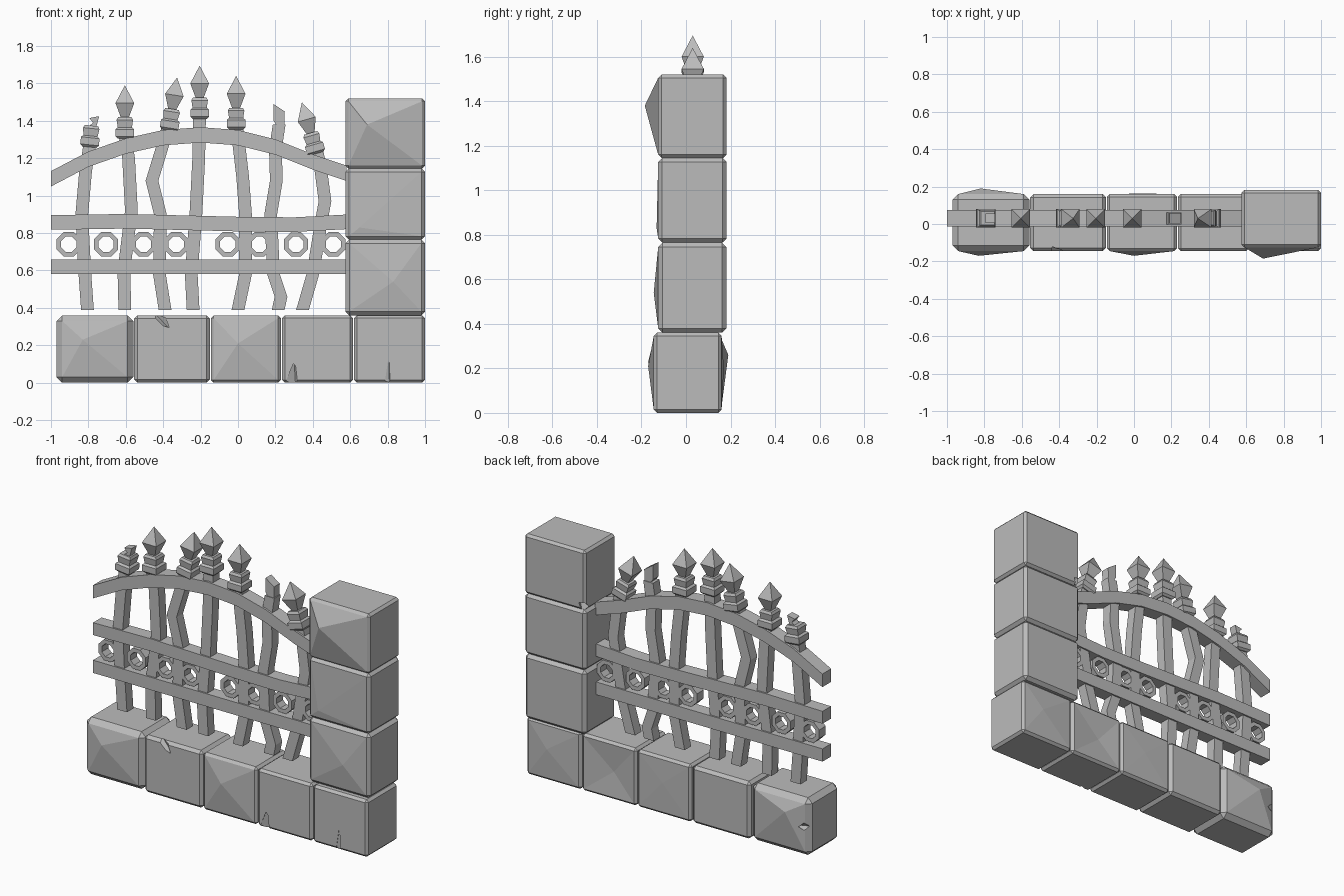
import bpy, bmesh, math
from mathutils import Matrix, Vector

cube = bpy.data.objects.get("Cube")
if cube:
    bpy.data.objects.remove(cube, do_unlink=True)

stone_grey = bpy.data.materials.new("stone_grey")
stone_grey.use_nodes = True
GREY = (0.5, 0.5, 0.5, 1)
stone_grey.diffuse_color = GREY
stone_grey.node_tree.nodes["Principled BSDF"].inputs["Base Color"].default_value = GREY

FENCE_Y = 0.03


def finish(name, bm):
    bmesh.ops.recalc_face_normals(bm, faces=bm.faces)
    mesh = bpy.data.meshes.new(name)
    bm.to_mesh(mesh)
    bm.free()
    mesh.materials.append(stone_grey)
    obj = bpy.data.objects.new(name, mesh)
    bpy.context.collection.objects.link(obj)
    return obj


def loft(name, rings, closed=False):
    """Skin a list of equal point loops, capped unless closed."""
    bm = bmesh.new()
    loops = [[bm.verts.new(p) for p in ring] for ring in rings]
    n = len(loops[0])
    pairs = list(zip(loops, loops[1:]))
    if closed:
        pairs.append((loops[-1], loops[0]))
    else:
        bm.faces.new(loops[0])
        bm.faces.new(loops[-1])
    for a, b in pairs:
        for i in range(n):
            j = (i + 1) % n
            bm.faces.new((a[i], a[j], b[j], b[i]))
    bmesh.ops.remove_doubles(bm, verts=bm.verts, dist=0.0005)
    return finish(name, bm)


def bar(name, path, dx, dz, depth):
    """Bent flat bar along (x, z) points."""
    y0, y1 = FENCE_Y - depth, FENCE_Y + depth
    return loft(name, [[(x - dx, y0, z - dz), (x + dx, y0, z + dz),
                        (x + dx, y1, z + dz), (x - dx, y1, z - dz)] for x, z in path])


def stone(name, xs, ys, zs, bevel=0.015, front=None, back=None, chips=()):
    """Chamfered block with optional (x, y, z) peaks on front and back."""
    bm = bmesh.new()
    bmesh.ops.create_cube(bm, size=1)
    for v in bm.verts:
        v.co = [r[0] if c < 0 else r[1] for c, r in zip(v.co, (xs, ys, zs))]
    bmesh.ops.bevel(bm, geom=bm.edges[:], offset=bevel, segments=1, affect='EDGES')
    for side, peak in ((-1, front), (1, back)):
        if peak:
            face = max(bm.faces, key=lambda f: f.normal.y * side * f.calc_area())
            poked = bmesh.ops.poke(bm, faces=[face])
            poked["verts"][0].co = peak
    obj = finish(name, bm)
    # wedge-shaped chips
    for base, tip, radius in chips:
        base, tip = Vector(base), Vector(tip)
        axis = tip - base
        cb = bmesh.new()
        bmesh.ops.create_cone(cb, cap_ends=True, segments=4, radius1=radius, radius2=0,
                              depth=axis.length,
                              matrix=Matrix.Translation((base + tip) / 2)
                              @ axis.to_track_quat('Z', 'Y').to_matrix().to_4x4())
        cutter = finish("chip_cutter", cb)
        cutter.hide_render = True
        mod = obj.modifiers.new("chip", 'BOOLEAN')
        mod.operation, mod.object, mod.solver = 'DIFFERENCE', cutter, 'EXACT'
        bpy.context.view_layer.objects.active = obj
        bpy.ops.object.modifier_apply(modifier=mod.name)
        bpy.data.objects.remove(cutter, do_unlink=True)
    return obj


# Base course of stones
BASE_Y, BASE_Z = (-0.145, 0.16), (0, 0.36)
stone("base_stone_1", (-0.97, -0.56), BASE_Y, BASE_Z, 0.03,
      front=(-0.83, -0.17, 0.23), back=(-0.82, 0.19, 0.26),
      chips=[((-1.0, 0.18, 0.2), (-0.85, 0.14, 0.17), 0.04)])
stone("base_stone_2", (-0.555, -0.15), BASE_Y, BASE_Z, 0.018,
      chips=[((-0.45, -0.16, 0.39), (-0.35, -0.13, 0.27), 0.045)])
stone("base_stone_3", (-0.145, 0.23), BASE_Y, BASE_Z,
      front=(0, -0.17, 0.21), back=(0.05, 0.163, 0.2))
stone("base_stone_4", (0.235, 0.615), BASE_Y, BASE_Z,
      back=(0.4, 0.145, 0.17),
      chips=[((0.29, -0.16, -0.02), (0.3, -0.135, 0.12), 0.05)])
stone("base_stone_5", (0.62, 1.0), BASE_Y, BASE_Z,
      back=(0.85, 0.17, 0.2),
      chips=[((0.8, -0.15, -0.02), (0.805, -0.14, 0.15), 0.022)])

# Pillar stones
PILLAR_X, PILLAR_Y = (0.575, 1.0), (-0.125, 0.182)
stone("pillar_stone_low", PILLAR_X, PILLAR_Y, (0.36, 0.765), 0.02,
      front=(0.83, -0.145, 0.54))
stone("pillar_stone_mid", PILLAR_X, PILLAR_Y, (0.765, 1.145), 0.018,
      front=(0.65, -0.132, 0.83))
stone("pillar_stone_top", PILLAR_X, PILLAR_Y, (1.145, 1.52), 0.015,
      front=(0.69, -0.185, 1.38),
      chips=[((0.56, 0.19, 1.14), (0.64, 0.15, 1.22), 0.05)])

# Rails
bar("lower_rail", [(-1, 0.62), (0.58, 0.62)], 0, 0.04, 0.042)
bar("middle_rail", [(-1, 0.857), (-0.6, 0.863), (0, 0.848), (0.3, 0.845), (0.58, 0.86)],
    0, 0.039, 0.042)
bar("arched_rail", [(-1, 1.09), (-0.8, 1.195), (-0.6, 1.265), (-0.4, 1.31), (-0.2, 1.325),
                    (0, 1.31), (0.2, 1.26), (0.4, 1.18), (0.58, 1.12)], 0, 0.041, 0.044)

# Bent pickets
PICKETS = [
    [(-0.805, 0.39), (-0.82, 0.6), (-0.835, 0.9), (-0.815, 1.13), (-0.79, 1.29)],
    [(-0.605, 0.39), (-0.61, 0.6), (-0.57, 0.92), (-0.585, 1.2), (-0.605, 1.33)],
    [(-0.39, 0.39), (-0.42, 0.58), (-0.415, 0.9), (-0.46, 1.08), (-0.405, 1.26), (-0.365, 1.4)],
    [(-0.24, 0.39), (-0.25, 0.58), (-0.225, 0.9), (-0.21, 1.2), (-0.205, 1.45)],
    [(0, 0.39), (0.04, 0.58), (0.04, 0.9), (0.025, 1.1), (-0.01, 1.4)],
    [(0.215, 0.39), (0.23, 0.46), (0.19, 0.58), (0.175, 0.9), (0.205, 1.08), (0.2, 1.25),
     (0.22, 1.38)],
    [(0.345, 0.39), (0.4, 0.58), (0.445, 0.86), (0.465, 0.97), (0.44, 1.16), (0.41, 1.29)],
]
for i, path in enumerate(PICKETS, 1):
    bar(f"picket_{i}", path, 0.034, 0, 0.032)

# Octagonal rings between the rails
for i, x in enumerate((-0.905, -0.705, -0.505, -0.33, -0.055, 0.115, 0.31, 0.51), 1):
    rings = []
    for k in range(8):
        a = math.radians(22.5 + 45 * k)
        rings.append([(x + r * math.cos(a), FENCE_Y + y, 0.74 + r * math.sin(a))
                      for r, y in ((0.07, -0.032), (0.07, 0.032), (0.044, 0.032), (0.044, -0.032))])
    loft(f"ring_{i}", rings, closed=True)

# Square finials: collar, then spear head
COLLAR = [(0.038, 0), (0.05, 0.012), (0.05, 0.05), (0.038, 0.06), (0.044, 0.1), (0.036, 0.115)]
SPEAR = [(0.022, 0.115), (0.05, 0.19), (0, 0.285)]


def finial(name, x, z, tilt, profile):
    m = Matrix.Translation((x, FENCE_Y, z)) @ Matrix.Rotation(math.radians(tilt), 4, 'Y')
    corners = ((-1, -1), (1, -1), (1, 1), (-1, 1))
    rings = [[m @ Vector((sx * w, sy * w, h)) for sx, sy in corners] for w, h in profile]
    loft(name, rings)


for i, x, z, tilt in ((2, -0.605, 1.305, 0), (3, -0.37, 1.35, 9), (4, -0.205, 1.41, 0),
                      (5, -0.01, 1.355, 0), (7, 0.42, 1.225, -16)):
    finial(f"finial_{i}_collar", x, z, tilt, COLLAR)
    finial(f"finial_{i}_spear", x, z, tilt, SPEAR)

# Broken finials
finial("finial_1_collar", -0.795, 1.26, 6, COLLAR)


def shard(name, outline, depth):
    loft(name, [[(x, FENCE_Y + y, z) for x, z in outline] for y in (-depth, depth)])


shard("finial_1_shard", [(-0.81, 1.36), (-0.76, 1.36), (-0.742, 1.425), (-0.795, 1.415),
                         (-0.775, 1.39)], 0.025)
shard("finial_6_shard", [(0.19, 1.49), (0.19, 1.4), (0.247, 1.325), (0.25, 1.45)], 0.028)
